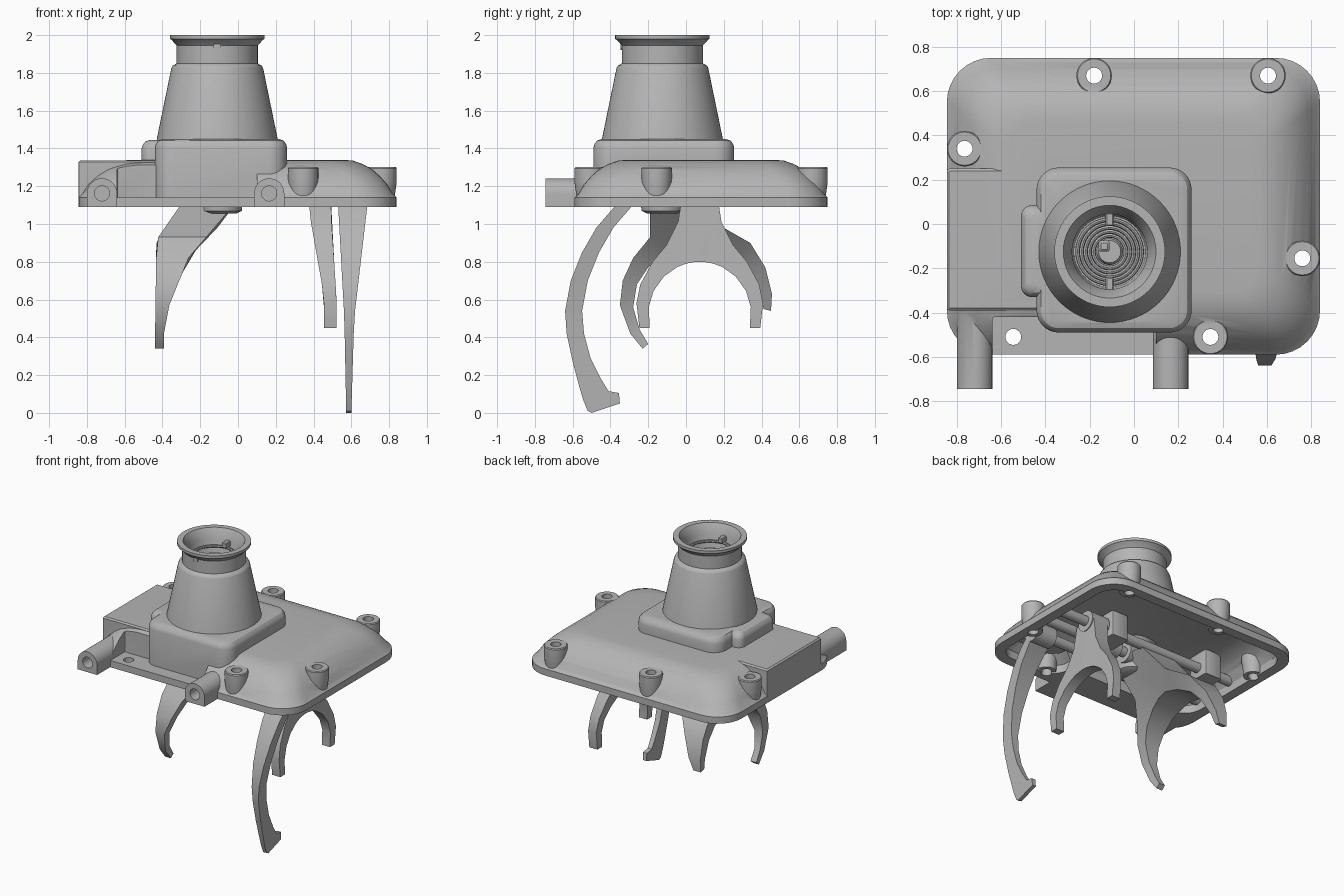
import bpy, bmesh, math
from mathutils import Vector

if "Cube" in bpy.data.objects:
    bpy.data.objects.remove(bpy.data.objects["Cube"])

metal = bpy.data.materials.new("cast_grey")
metal.use_nodes = True
GREY = (0.46, 0.46, 0.46, 1)
metal.diffuse_color = GREY
metal.node_tree.nodes["Principled BSDF"].inputs["Base Color"].default_value = GREY


def loft(name, rings):
    """Closed solid through rings of equal point count."""
    bm = bmesh.new()
    vs = [[bm.verts.new(p) for p in ring] for ring in rings]
    n = len(rings[0])
    for a, b in zip(vs, vs[1:]):
        for i in range(n):
            j = (i + 1) % n
            bm.faces.new((a[i], a[j], b[j], b[i]))
    bm.faces.new(vs[0])
    bm.faces.new(vs[-1])
    bmesh.ops.recalc_face_normals(bm, faces=bm.faces)
    me = bpy.data.meshes.new(name)
    bm.to_mesh(me)
    bm.free()
    me.materials.append(metal)
    ob = bpy.data.objects.new(name, me)
    bpy.context.collection.objects.link(ob)
    return ob


def rrect(box, r, z, inset=0.0, steps=8):
    x0, x1, y0, y1 = box
    x0, x1, y0, y1 = x0 + inset, x1 - inset, y0 + inset, y1 - inset
    pts = []
    for k, (cx, cy) in enumerate(((x1 - r, y1 - r), (x0 + r, y1 - r), (x0 + r, y0 + r), (x1 - r, y0 + r))):
        for i in range(steps + 1):
            a = math.pi / 2 * (k + i / steps)
            pts.append((cx + r * math.cos(a), cy + r * math.sin(a), z))
    return pts


def block(name, box, z0, z1, r=0.01):
    return loft(name, [rrect(box, r, z0, 0, 2), rrect(box, r, z1 - r, 0, 2), rrect(box, r * 0.6, z1, r, 2)])


def lathe(name, cx, cy, profile, n=48):
    """Profile of (radius, z) turned about a vertical axis."""
    ang = [2 * math.pi * i / n for i in range(n)]
    return loft(name, [[(cx + r * math.cos(a), cy + r * math.sin(a), z) for a in ang] for r, z in profile])


def rod(name, start, end, r, n=24):
    s, e = Vector(start), Vector(end)
    d = (e - s).normalized()
    u = d.orthogonal().normalized()
    v = d.cross(u)
    ang = [2 * math.pi * i / n for i in range(n)]
    off = [u * r * math.cos(a) + v * r * math.sin(a) for a in ang]
    return loft(name, [[s + o for o in off], [e + o for o in off]])


def combine(target, op, other):
    mod = target.modifiers.new("cut", "BOOLEAN")
    mod.operation, mod.object, mod.solver = op, other, "EXACT"
    dg = bpy.context.evaluated_depsgraph_get()
    me = bpy.data.meshes.new_from_object(target.evaluated_get(dg))
    target.modifiers.clear()
    target.data = me
    bpy.data.objects.remove(other)


def lerp(table, z):
    for (z0, v0), (z1, v1) in zip(table, table[1:]):
        if z <= z1:
            return v0 + (v1 - v0) * max(0, (z - z0) / (z1 - z0))
    return table[-1][1]


def fork(name, stations, lo, hi):
    """Arm from outer/inner (y, z) pairs; its width in x depends on height."""
    rings = []
    for oy, oz, iy, iz in stations:
        rings.append([(lerp(lo, oz), oy, oz), (lerp(hi, oz), oy, oz), (lerp(hi, iz), iy, iz), (lerp(lo, iz), iy, iz)])
    return loft(name, rings)


# Domed cover with flange
PLAN = (-0.845, 0.84, -0.59, 0.75)
dome = [(0, 1.09), (0, 1.14), (0.02, 1.16), (0.05, 1.21), (0.09, 1.255), (0.13, 1.29), (0.18, 1.318), (0.23, 1.335), (0.28, 1.34)]
cover = loft("cover", [rrect(PLAN, 0.2 - 0.25 * d, z, d) for d, z in dome])
combine(cover, "UNION", block("end_block", (-0.845, -0.3, -0.39, 0.25), 1.1, 1.337))

# Front recess, then the tower base standing in it
combine(cover, "DIFFERENCE", block("recess", (-0.64, 0.1, -0.8, -0.42), 1.14, 1.6))
BASE = (-0.44, 0.26, -0.49, 0.255)
edge = [(0, 1.11), (0, 1.405), (0.006, 1.425), (0.02, 1.442), (0.045, 1.45)]
combine(cover, "UNION", loft("tower_base", [rrect(BASE, 0.1 - d, z, d) for d, z in edge]))
SIDE = (-0.51, -0.3, -0.33, 0.085)
combine(cover, "UNION", loft("side_step", [rrect(SIDE, 0.05 - d / 2, z - 0.005, d) for d, z in edge]))

# Conical tower with neck and lip
CX, CY = -0.11, -0.125
neck = [(0.32, 1.42), (0.32, 1.45), (0.243, 1.825), (0.236, 1.838), (0.215, 1.85), (0.215, 1.945), (0.242, 1.975), (0.25, 1.98), (0.25, 2)]
combine(cover, "UNION", lathe("tower", CX, CY, neck, 64))

# Hollow underside
inner = [(0, 1), (0, 1.15), (0.04, 1.21), (0.1, 1.255), (0.2, 1.29)]
combine(cover, "DIFFERENCE", loft("cavity", [rrect((-0.77, 0.765, -0.36, 0.675), 0.14 - d / 3, z, d) for d, z in inner]))
combine(cover, "DIFFERENCE", loft("front_cavity", [rrect((0.26, 0.765, -0.51, 0.1), 0.12 - d / 2, z, d)
                                                   for d, z in inner[:2] + [(0.06, 1.2)]]))
combine(cover, "DIFFERENCE", lathe("bore", CX, CY, [(0.15, 1.2), (0.17, 1.93), (0.215, 2.01)]))

# Front shaft sockets
for px in (-0.72, 0.165):
    arch = [(px + 0.08 * math.cos(math.pi * i / 16), 1.162 + 0.08 * math.sin(math.pi * i / 16)) for i in range(17)]
    arch = [(px + 0.08, 1.091)] + arch + [(px - 0.08, 1.091)]
    combine(cover, "UNION", loft("socket", [[(x, y, z) for x, z in arch] for y in (-0.745, -0.4)]))
    combine(cover, "DIFFERENCE", rod("socket_hole", (px, -0.8, 1.162), (px, -0.55, 1.162), 0.04))

# Bolt bosses and through holes
bolts = [(-0.18, 0.67), (0.605, 0.67), (-0.765, 0.34), (0.76, -0.155), (0.345, -0.51)]
for bx, by in bolts:
    combine(cover, "UNION", lathe("boss", bx, by, [(0.066, 1.1), (0.07, 1.15), (0.08, 1.22), (0.08, 1.295), (0.075, 1.302)], 32))
for bx, by in bolts + [(-0.545, -0.51)]:
    combine(cover, "DIFFERENCE", lathe("bolt_hole", bx, by, [(0.036, 1), (0.036, 1.5)], 24))

# Parts inside the tower
lathe("tower_plug", CX, CY, [(0.158, 1.56), (0.162, 1.6)])
for i in range(5):
    bpy.ops.mesh.primitive_torus_add(location=(CX, CY, 1.89 - 0.05 * i), major_radius=0.145 - 0.018 * i,
                                     minor_radius=0.01, major_segments=40, minor_segments=8)
    coil = bpy.context.object
    coil.name = "spring_coil"
    coil.data.materials.append(metal)
lathe("lever_stub", CX, CY, [(0.06, 1.58), (0.06, 1.7), (0.05, 1.72)])
block("lever_tab", (CX - 0.05, CX, CY, CY + 0.05), 1.68, 1.76)
for s in (-1, 1):
    y = CY + s * 0.145
    block("retainer_tab", (CX - 0.018, CX + 0.018, y - 0.03, y + 0.03), 1.9, 1.935, 0.005)
rod("neck_pin", (CX, CY - 0.19, 1.94), (CX, CY - 0.222, 1.94), 0.02)

# Selector rails, lugs and lever socket under the cover
RAIL = 1.175
for y in (-0.25, -0.07, 0.085):
    rod("rail", (-0.78, y, RAIL), (0.75, y, RAIL), 0.036)
for x0, x1, y in ((0.53, 0.69, -0.25), (0.35, 0.5, 0.085), (-0.27, 0.03, -0.07), (0.1, 0.22, -0.07)):
    rod("rail_hub", (x0, y, RAIL), (x1, y, RAIL), 0.075)
for x in (0.26, -0.56):
    block("rail_lug", (x - 0.07, x + 0.07, 0.0, 0.17), 1.1, 1.3, 0.015)
lathe("lever_socket", CX + 0.02, CY, [(0.08, 1.055), (0.11, 1.07), (0.12, 1.15), (0.12, 1.24), (0.16, 1.3)])

# Long single-arm fork
fork("long_fork",
     [(-0.3, 1.17, -0.2, 1.17), (-0.38, 1.09, -0.29, 1.09), (-0.475, 0.98, -0.385, 0.98), (-0.55, 0.85, -0.46, 0.85),
      (-0.61, 0.7, -0.52, 0.7), (-0.64, 0.54, -0.55, 0.54), (-0.632, 0.42, -0.54, 0.42), (-0.6, 0.27, -0.505, 0.29),
      (-0.565, 0.14, -0.45, 0.18), (-0.545, 0.07, -0.41, 0.115), (-0.52, 0.01, -0.355, 0.105), (-0.5, 0, -0.35, 0.05)],
     [(0, 0.573), (0.5, 0.563), (1.1, 0.53)], [(0, 0.6), (0.5, 0.615), (1.1, 0.685)])

# Symmetric fork
half = [(0.32, 0.45, 0.265, 0.45), (0.335, 0.58, 0.27, 0.56), (0.315, 0.68, 0.245, 0.645), (0.25, 0.8, 0.19, 0.722),
        (0.175, 0.89, 0.12, 0.772), (0.115, 1.01, 0.07, 0.791), (0.09, 1.17, 0.02, 0.8)]
MID = 0.073
left = [(MID - a, b, MID - c, d) for a, b, c, d in half]
right = [(MID + a, b, MID + c, d) for a, b, c, d in reversed(half)]
fork("even_fork", left + right, [(0.62, 0.455), (1.1, 0.37)], [(0.6, 0.522), (1.1, 0.49)])

# Offset fork leaning across the cover
fork("leaning_fork",
     [(-0.23, 0.34, -0.2, 0.365), (-0.295, 0.42, -0.245, 0.44), (-0.35, 0.57, -0.28, 0.56), (-0.335, 0.7, -0.26, 0.68),
      (-0.28, 0.82, -0.2, 0.77), (-0.19, 0.93, -0.1, 0.85), (-0.19, 1.15, 0, 0.88), (0.1, 1.15, 0.08, 0.89),
      (0.2, 0.98, 0.18, 0.87), (0.34, 0.9, 0.28, 0.82), (0.42, 0.77, 0.35, 0.74), (0.455, 0.63, 0.4, 0.62), (0.45, 0.54, 0.41, 0.55)],
     [(0.34, -0.44), (0.92, -0.432), (1.09, -0.27)], [(0.5, -0.392), (0.85, -0.25), (0.92, -0.18), (1.09, 0.02)])

# Smooth shading with crisp edges
bpy.ops.object.select_all(action="DESELECT")
for ob in bpy.context.scene.objects:
    if ob.type == "MESH":
        ob.select_set(True)
        bpy.context.view_layer.objects.active = ob
bpy.ops.object.shade_smooth_by_angle(angle=math.radians(32))
